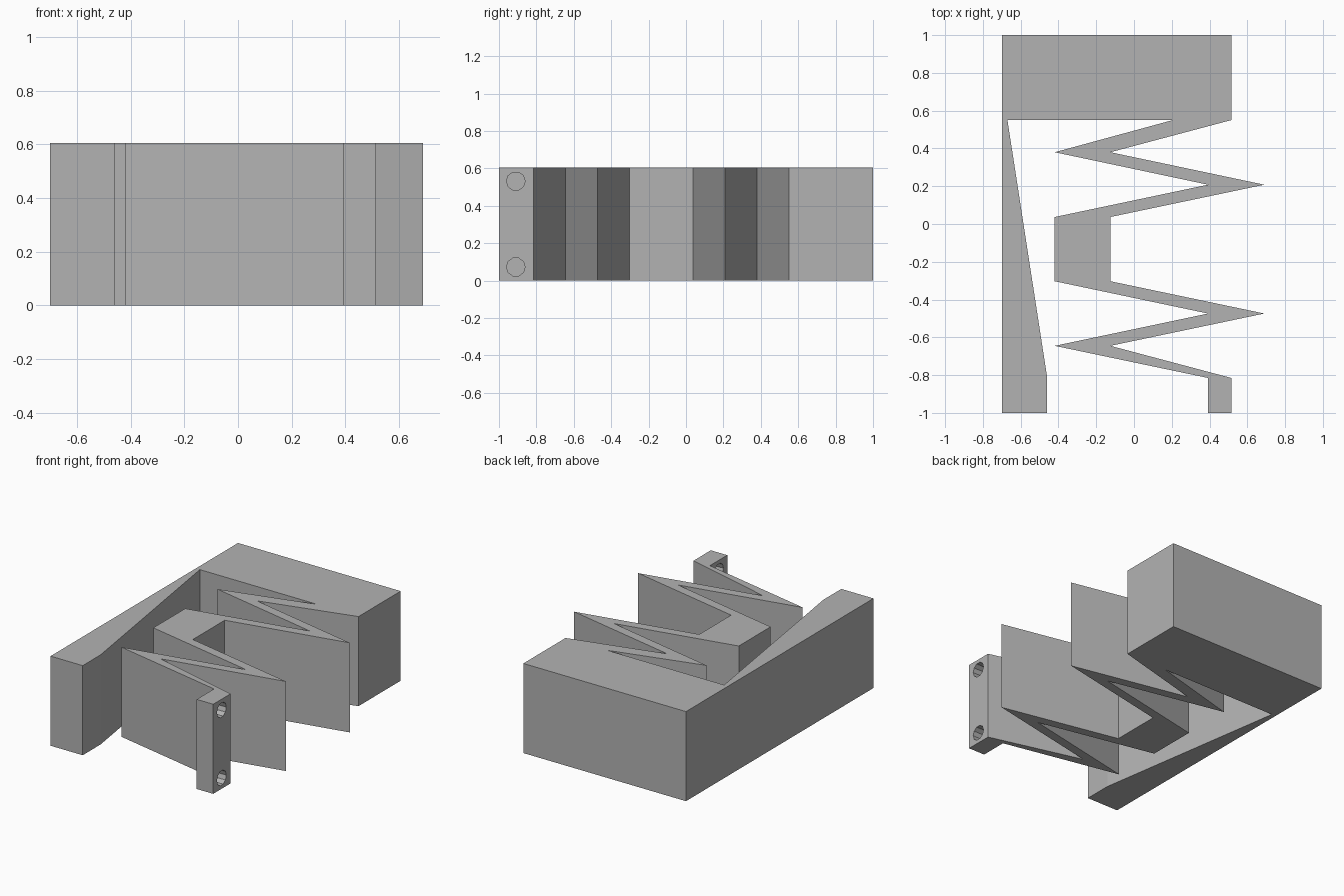
import bpy, bmesh
from math import pi
from mathutils import Matrix

cube = bpy.data.objects.get("Cube")
if cube:
    bpy.data.objects.remove(cube, do_unlink=True)

HEIGHT = 0.605
LEFT, RIGHT = -0.7, 0.515            # outer sides of the frame

grey = bpy.data.materials.new("plain grey")
grey.use_nodes = True
grey.diffuse_color = (0.45, 0.45, 0.45, 1)
grey.node_tree.nodes["Principled BSDF"].inputs["Base Color"].default_value = grey.diffuse_color


def add_object(name, bm):
    bmesh.ops.recalc_face_normals(bm, faces=bm.faces)
    mesh = bpy.data.meshes.new(name)
    bm.to_mesh(mesh)
    bm.free()
    mesh.materials.append(grey)
    obj = bpy.data.objects.new(name, mesh)
    bpy.context.collection.objects.link(obj)
    return obj


def extrude_profile(name, points, height):
    bm = bmesh.new()
    face = bm.faces.new([bm.verts.new((x, y, 0)) for x, y in points])
    top = bmesh.ops.extrude_face_region(bm, geom=[face])["geom"]
    bmesh.ops.translate(bm, vec=(0, 0, height),
                        verts=[v for v in top if isinstance(v, bmesh.types.BMVert)])
    return add_object(name, bm)


# Frame: tapered arm and thick back block
arm = [(LEFT, 1), (LEFT, -1), (-0.46, -1), (-0.46, -0.81), (-0.67, 0.55)]
block = [(RIGHT, 0.55), (RIGHT, 1)]

# Zigzag spring: inner edge runs forward, outer edge returns
levels = [0.38, 0.208, 0.037, -0.303, -0.474, -0.645]
inner_x = [-0.42, 0.392, -0.42] * 2
outer_x = [-0.125, 0.69, -0.125] * 2
inner_x[3:], outer_x[3:] = inner_x[2::-1], outer_x[2::-1]
inner = list(zip(inner_x, levels))
outer = list(zip(outer_x, levels))[::-1]

# Mounting tab at the free end of the spring
tab = [(0.392, -0.815), (0.392, -1), (RIGHT, -1), (RIGHT, -0.815)]

body = extrude_profile("zigzag_spring_body",
                       arm + [(0.205, 0.55)] + inner + tab + outer + block, HEIGHT)

# Two screw holes through the tab
bm = bmesh.new()
for z in (0.073, 0.532):
    place = Matrix.Translation((0.45, -0.91, z)) @ Matrix.Rotation(pi / 2, 4, "Y")
    bmesh.ops.create_cone(bm, cap_ends=True, segments=10, radius1=0.05,
                          radius2=0.05, depth=0.3, matrix=place)
cutter = add_object("screw_hole_cutter", bm)
cutter.hide_render = True
cutter.hide_viewport = True

holes = body.modifiers.new("screw_holes", "BOOLEAN")
holes.operation = "DIFFERENCE"
holes.solver = "EXACT"
holes.object = cutter
